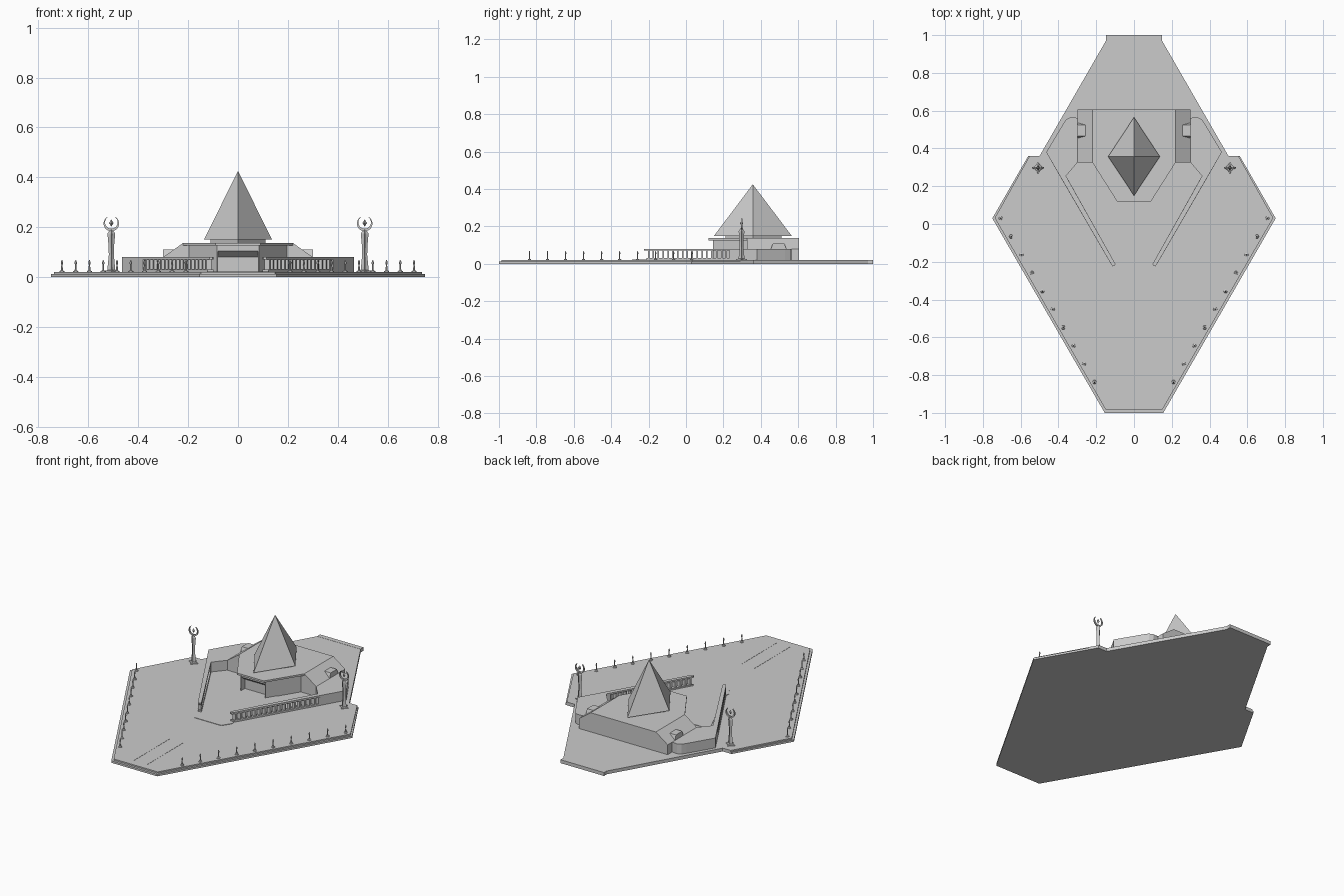
import bpy, bmesh, math

if "Cube" in bpy.data.objects:
    bpy.data.objects.remove(bpy.data.objects["Cube"])

stone = bpy.data.materials.new("grey_stone")
stone.diffuse_color = (0.6, 0.6, 0.6, 1)
stone.use_nodes = True
stone.node_tree.nodes["Principled BSDF"].inputs["Base Color"].default_value = stone.diffuse_color


def finish(bm, name):
    bmesh.ops.recalc_face_normals(bm, faces=bm.faces)
    me = bpy.data.meshes.new(name)
    bm.to_mesh(me)
    bm.free()
    me.materials.append(stone)
    ob = bpy.data.objects.new(name, me)
    bpy.context.collection.objects.link(ob)
    return ob


def loft(bm, rings):
    """Skin a stack of 3D rings with equal point counts and cap both ends."""
    vs = [[bm.verts.new(p) for p in r] for r in rings]
    n = len(vs[0])
    for a, b in zip(vs, vs[1:]):
        for i in range(n):
            j = (i + 1) % n
            bm.faces.new((a[i], a[j], b[j], b[i]))
    bm.faces.new(vs[0][::-1])
    bm.faces.new(vs[-1])


def prism(name, pts, z0, z1, s=1, bm=None):
    b = bm or bmesh.new()
    loft(b, [[(s * x, y, z) for x, y in pts] for z in (z0, z1)])
    return None if bm else finish(b, name)


def extrude_y(name, pts, y0, y1):
    """Extrude an x-z outline along y."""
    b = bmesh.new()
    loft(b, [[(x, y, z) for x, z in pts] for y in (y0, y1)])
    return finish(b, name)


def mirrored(half):
    return half + [(-x, y) for x, y in reversed(half)]


def rect(x0, x1, y0, y1):
    return [(x0, y0), (x1, y0), (x1, y1), (x0, y1)]


def turned(bm, cx, cy, profile, n, inner=1.0):
    """Stack of circles or stars; profile holds (radius, z)."""
    loft(bm, [[(cx + r * (1 if k % 2 == 0 else inner) * math.cos(2 * math.pi * k / n),
                cy + r * (1 if k % 2 == 0 else inner) * math.sin(2 * math.pi * k / n), z)
               for k in range(n)] for r, z in profile])


# Plaza with a stepped front edge
prism("plaza_base", mirrored([(0.155, -1), (0.75, 0.03), (0.56, 0.36), (0.5, 0.36), (0.14, 0.985)]), 0, 0.012)
prism("plaza_floor", mirrored([(0.148, -0.986), (0.737, 0.032), (0.553, 0.36), (0.5, 0.36), (0.14, 0.985)]), 0.012, 0.02)
prism("back_lip", rect(-0.147, 0.147, 0.972, 1), 0, 0.021)
prism("terrace", mirrored([(0.09, -0.29), (0.125, -0.235), (0.12, -0.2), (0.3, 0.2)]), 0.02, 0.0225)
for s in (1, -1):
    prism("floor_strip", rect(0.044, 0.047, -0.94, -0.59), 0.02, 0.021, s)

# Main hall with sloping side roofs
extrude_y("hall", [(-0.3, 0.02), (-0.3, 0.08), (-0.22, 0.137), (0.22, 0.137), (0.3, 0.08), (0.3, 0.02)], 0.325, 0.605)
prism("front_hall", mirrored([(0.08, 0.18), (0.08, 0.145), (0.084, 0.145), (0.2, 0.33)]), 0.02, 0.127)
prism("front_roof", mirrored([(0.09, 0.12), (0.22, 0.325)]), 0.126, 0.137)

# Entrance lintel, its lower face leaning inwards
bm = bmesh.new()
loft(bm, [[(x, y, z) for y, z in ((0.146, 0.127), (0.146, 0.104), (0.179, 0.08), (0.185, 0.127))]
          for x in (-0.08, 0.08)])
finish(bm, "entrance_lintel")

# Diamond pyramid on a smaller neck
prism("pyramid_neck", [(0, 0.21), (0.11, 0.357), (0, 0.51), (-0.11, 0.357)], 0.135, 0.152)
bm = bmesh.new()
ring = [bm.verts.new((x, y, 0.15)) for x, y in ((0, 0.15), (0.137, 0.357), (0, 0.565), (-0.137, 0.357))]
apex = bm.verts.new((0, 0.357, 0.425))
bm.faces.new(ring[::-1])
for i in range(4):
    bm.faces.new((ring[i], ring[(i + 1) % 4], apex))
finish(bm, "pyramid")

CANOPY_REAR = [(0.36, 0.254), (0.3, 0.325), (0.3, 0.562), (0.335, 0.565), (0.358, 0.555), (0.375, 0.53), (0.465, 0.38)]
for s in (1, -1):
    # Dormer on the side roof
    bm = bmesh.new()
    loft(bm, [[(s * x, y, z) for y, z in ((0.45, 0.07), (0.465, 0.11), (0.525, 0.11), (0.54, 0.07))]
              for x in (0.24, 0.3)])
    finish(bm, "dormer")

    # Side wing: solid rear room, long canopy, row of columns
    prism("wing_room", CANOPY_REAR + [(0.38, 0.232), (0.347, 0.232)], 0.02, 0.07, s)
    prism("canopy", CANOPY_REAR + [(0.12, -0.215), (0.114, -0.224), (0.103, -0.223), (0.098, -0.212)], 0.07, 0.08, s)
    prism("column_plinth", [(0.38, 0.232), (0.122, -0.212), (0.098, -0.212), (0.347, 0.232)], 0.02, 0.031, s)
    bm = bmesh.new()
    for i in range(17):
        y = -0.2 + i * 0.026
        x = 0.12 + (y + 0.215) * 0.58
        prism("", [(x - 0.022, y - 0.004), (x - 0.003, y - 0.004), (x + 0.001, y + 0.004), (x - 0.018, y + 0.004)],
              0.031, 0.07, s, bm)
    finish(bm, "columns")

    # Row of small lamp posts along the front edge
    bm = bmesh.new()
    for i in range(10):
        turned(bm, s * (0.706 - 0.0552 * i), 0.03 - 0.0963 * i,
               [(0.011, 0.02), (0.01, 0.024), (0.004, 0.027), (0.0025, 0.05), (0.0045, 0.054),
                (0.0045, 0.06), (0.001, 0.069)], 6)
    finish(bm, "lamp_posts")

    # Monument: star-section shaft, open ring and a small gem
    cx, cy = s * 0.508, 0.297
    bm = bmesh.new()
    turned(bm, cx, cy, [(0.031, 0.02), (0.029, 0.025), (0.016, 0.028), (0.010, 0.09), (0.0115, 0.13),
                        (0.015, 0.168), (0.015, 0.175), (0.006, 0.19)], 8, 0.55)
    finish(bm, "monument_shaft")
    outer, inner = [], []
    for k in range(25):
        t = k / 24
        a = math.radians(120 + 300 * t)
        w = 0.001 + 0.009 * math.sin(math.pi * t)
        outer.append((cx + 0.031 * math.cos(a), 0.215 + 0.031 * math.sin(a)))
        inner.append((cx + (0.031 - w) * math.cos(a), 0.215 + (0.031 - w) * math.sin(a)))
    extrude_y("monument_ring", outer + inner[::-1], cy - 0.004, cy + 0.004)
    bm = bmesh.new()
    turned(bm, cx, cy, [(0.0005, 0.203), (0.009, 0.217), (0.0005, 0.231)], 4)
    finish(bm, "monument_gem")
